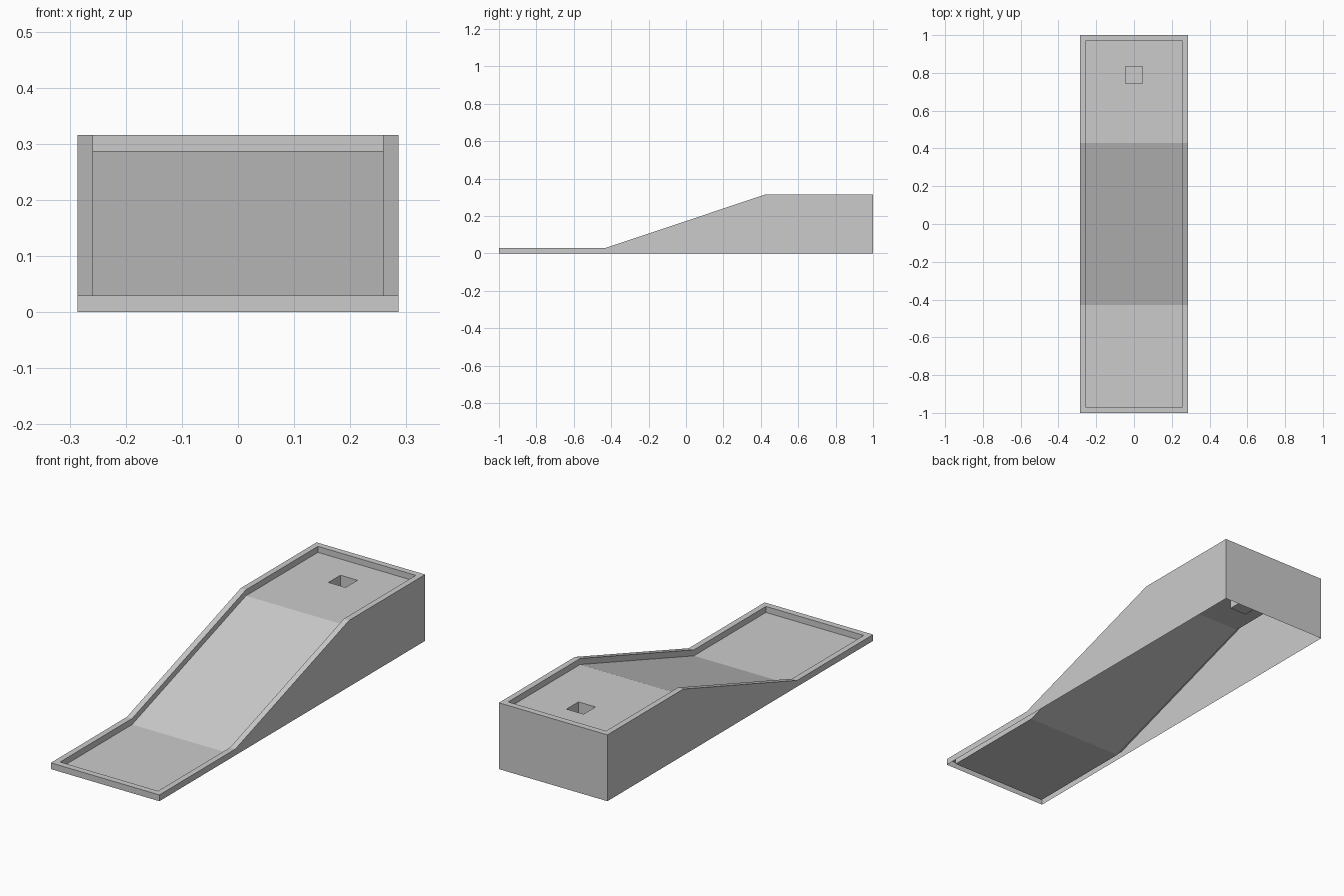
import bpy

if "Cube" in bpy.data.objects:
    bpy.data.objects.remove(bpy.data.objects["Cube"])

W, IW = 0.286, 0.258                     # outer and inner half widths
LOW, HIGH, DROP = 0.03, 0.316, 0.0287    # rim heights, floor depth below rim
BEND, END, IEND = 0.4286, 1.0, 0.97
HOLE, HOLE_Y, CUP_Z = 0.045, 0.79, 0.15


def rim_z(y):
    t = min(max((y + BEND) / (2 * BEND), 0), 1)
    return LOW + (HIGH - LOW) * t


def outline(half_w, end, z_of):
    """Counter-clockwise loop around the ramp with points at both bends."""
    ys = [-end, -BEND, BEND, end]
    pts = [(half_w, y) for y in ys] + [(-half_w, y) for y in reversed(ys)]
    return [(x, y, z_of(y)) for x, y in pts]


def square(z):
    return [(sx * HOLE, HOLE_Y + sy * HOLE, z)
            for sx, sy in ((1, -1), (1, 1), (-1, 1), (-1, -1))]


def make(name, verts, faces):
    mesh = bpy.data.meshes.new(name)
    mesh.from_pydata(verts, [], faces)
    mesh.update()
    obj = bpy.data.objects.new(name, mesh)
    bpy.context.collection.objects.link(obj)


def band(name, a, b, extra=()):
    """Strip of quads from loop a to loop b, plus optional cap faces."""
    n = len(a)
    quads = [(i, (i + 1) % n, n + (i + 1) % n, n + i) for i in range(n)]
    make(name, a + b, quads + list(extra))


def floor_z(y):
    return rim_z(y) - DROP


base = outline(W, END, lambda y: 0.0)
rim_out = outline(W, END, rim_z)
rim_in = outline(IW, IEND, rim_z)
floor = outline(IW, IEND, floor_z)

# Shell: hollow outer skirt, flat rim and inner kerb
band("outer_skirt", base, rim_out)
band("rim_top", rim_out, rim_in)
band("inner_kerb", rim_in, floor)

# Lower pad and slope
make("lower_floor_and_slope", floor, [(0, 1, 6, 7), (1, 2, 5, 6)])

# Upper pad with a square opening
pad = [floor[i] for i in (2, 3, 4, 5)]
top = square(floor_z(END))
band("upper_floor", pad, top)

# Square cup under the opening, closed at the bottom
band("hole_cup", top, square(CUP_Z), [(4, 5, 6, 7)])
